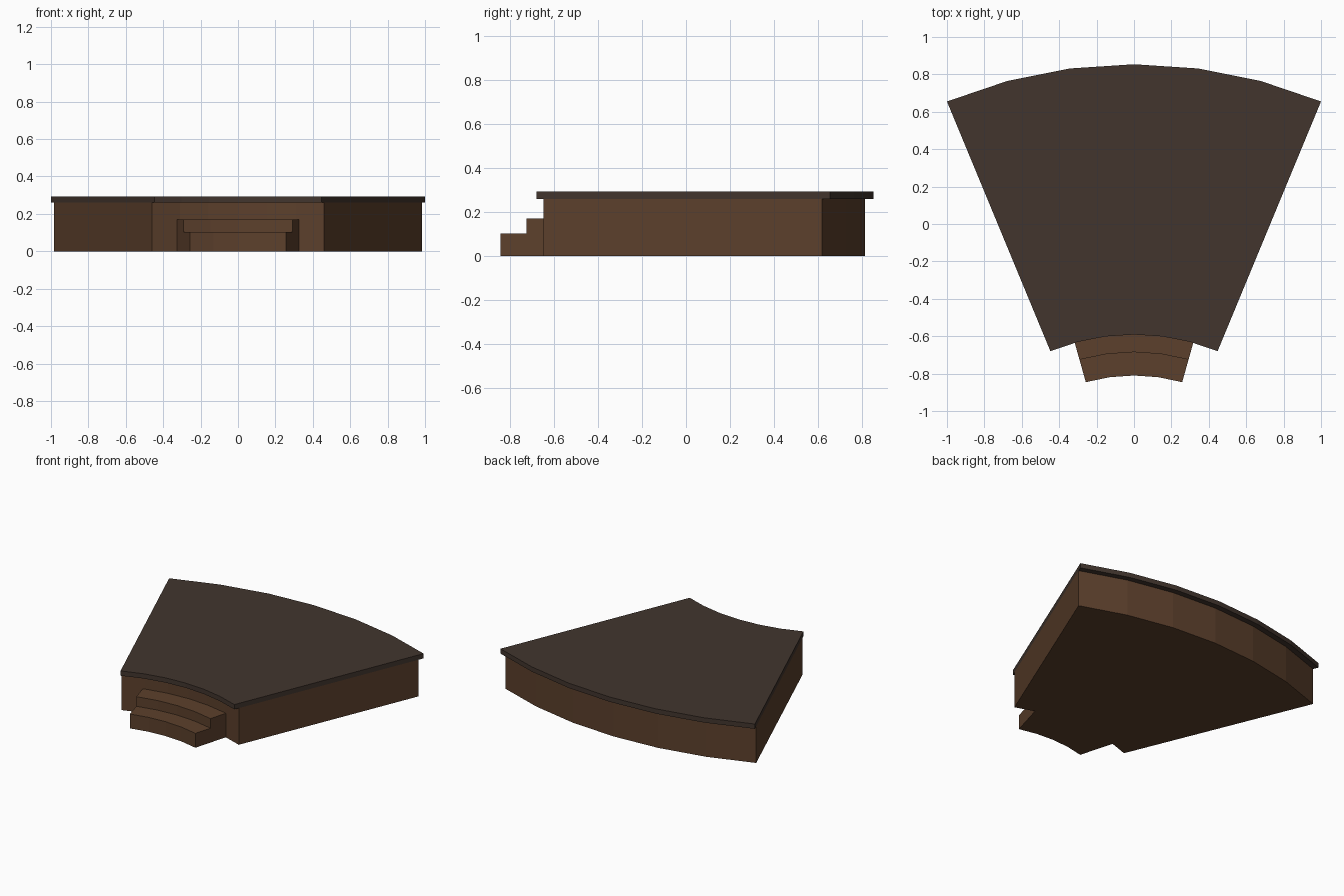
import bpy, math

if "Cube" in bpy.data.objects:
    bpy.data.objects.remove(bpy.data.objects["Cube"])

CENTRE_Y = -1.759            # centre of all the arcs
HALF = math.radians(22.5)    # half angle of the platform
STEP_HALF = HALF * 0.7       # half angle of the steps


def material(name, rgb):
    m = bpy.data.materials.new(name)
    m.diffuse_color = (*rgb, 1)
    m.use_nodes = True
    m.node_tree.nodes["Principled BSDF"].inputs["Base Color"].default_value = m.diffuse_color
    return m


wood = material("brown wood", (0.107, 0.051, 0.025))
dark = material("dark deck", (0.054, 0.036, 0.027))


def arc(radius, half, segments):
    """Points along an arc from left to right."""
    angles = [half * (2 * i / segments - 1) for i in range(segments + 1)]
    return [(radius * math.sin(a), CENTRE_Y + radius * math.cos(a)) for a in angles]


def ring_sector(name, r_in, r_out, z0, z1, half, segments, mat):
    """Closed solid between two arcs, built from quads."""
    inner, outer = arc(r_in, half, segments), arc(r_out, half, segments)
    n = segments + 1
    verts = [(x, y, z) for z in (z0, z1) for pts in (inner, outer) for x, y in pts]
    a, b, c, d = 0, n, 2 * n, 3 * n   # inner low, outer low, inner high, outer high
    faces = []
    for i in range(segments):
        j = i + 1
        faces += [(c + i, c + j, d + j, d + i), (a + i, b + i, b + j, a + j),
                  (a + i, a + j, c + j, c + i), (b + i, d + i, d + j, b + j)]
    e = segments
    faces += [(a, c, d, b), (a + e, b + e, d + e, c + e)]
    mesh = bpy.data.meshes.new(name)
    mesh.from_pydata(verts, [], faces)
    mesh.materials.append(mat)
    obj = bpy.data.objects.new(name, mesh)
    bpy.context.collection.objects.link(obj)
    return obj


# Platform body and overhanging deck
ring_sector("platform_base", 1.202, 2.574, 0, 0.26, HALF, 6, wood)
ring_sector("deck_top", 1.168, 2.613, 0.26, 0.294, HALF, 6, dark)

# Two curved steps at the front
ring_sector("lower_step", 0.949, 1.074, 0, 0.102, STEP_HALF, 4, wood)
ring_sector("upper_step", 1.074, 1.206, 0, 0.17, STEP_HALF, 4, wood)
